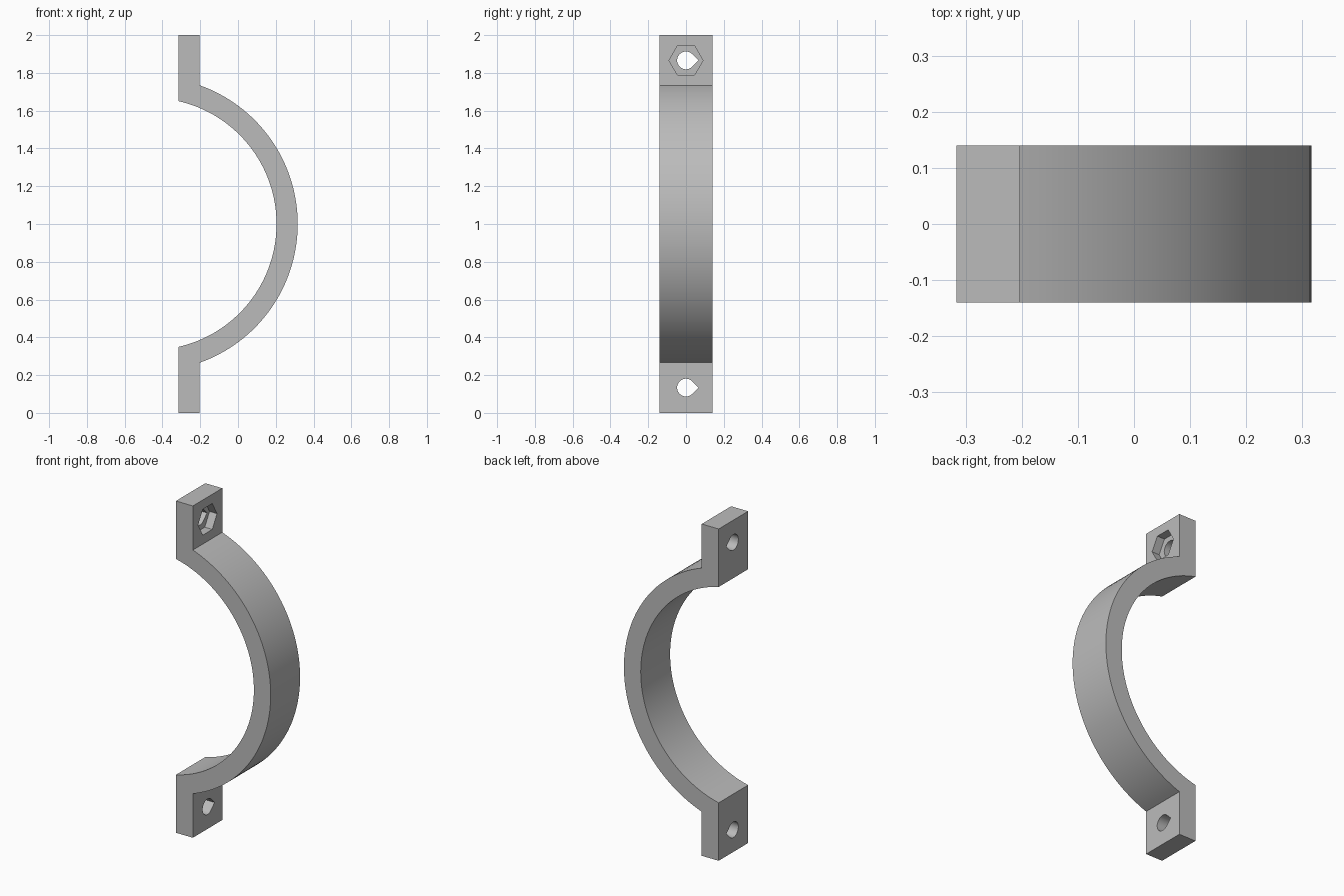
import bpy, bmesh, math

cube = bpy.data.objects.get("Cube")
if cube:
    bpy.data.objects.remove(cube, do_unlink=True)

HALF_WIDTH = 0.14
BACK, FACE = -0.316, -0.203          # x of the two sides of the mounting tabs
CENTRE_X, R_IN, R_OUT = -0.463, 0.667, 0.779
HOLE_OFFSET, HOLE_R = 0.866, 0.047   # hole height measured from the middle
NUT_R, NUT_DEPTH = 0.09, 0.05
STEPS = 64

grey = bpy.data.materials.new("plain grey")
grey.use_nodes = True
colour = (0.5, 0.5, 0.5, 1)
grey.diffuse_color = colour
grey.node_tree.nodes["Principled BSDF"].inputs["Base Color"].default_value = colour


def prism(name, points, offset):
    """Extrude a closed outline of 3D points along an offset."""
    bm = bmesh.new()
    base = bm.faces.new([bm.verts.new(p) for p in points])
    grown = bmesh.ops.extrude_face_region(bm, geom=[base])["geom"]
    bmesh.ops.translate(bm, vec=offset,
                        verts=[v for v in grown if isinstance(v, bmesh.types.BMVert)])
    bmesh.ops.recalc_face_normals(bm, faces=bm.faces)
    mesh = bpy.data.meshes.new(name)
    bm.to_mesh(mesh)
    bm.free()
    mesh.materials.append(grey)
    obj = bpy.data.objects.new(name, mesh)
    bpy.context.collection.objects.link(obj)
    return obj


def arc(radius, x_end):
    """Arc from the top to the bottom of the band, ending at x_end."""
    a = math.acos((x_end - CENTRE_X) / radius)
    return [(CENTRE_X + radius * math.cos(a - 2 * a * i / STEPS),
             -HALF_WIDTH,
             1 + radius * math.sin(a - 2 * a * i / STEPS)) for i in range(STEPS + 1)]


# Curved band with a flat tab at each end
y = -HALF_WIDTH
outline = [(BACK, y, 2), (FACE, y, 2)] + arc(R_OUT, FACE)
outline += [(FACE, y, 0), (BACK, y, 0)] + arc(R_IN, BACK)[::-1]
clamp = prism("half_clamp", outline, (0, 2 * HALF_WIDTH, 0))

# Teardrop bolt holes through both tabs, pointed towards the rear
cutters = []
for name, z in (("upper_hole", 1 + HOLE_OFFSET), ("lower_hole", 1 - HOLE_OFFSET)):
    drop = [(BACK - 0.1, HOLE_R * math.sqrt(2), z)]
    for i in range(37):
        a = math.radians(45 + 270 * i / 36)
        drop.append((BACK - 0.1, HOLE_R * math.cos(a), z + HOLE_R * math.sin(a)))
    cutters.append(prism(name, drop, (0.4, 0, 0)))

# Hexagonal nut pocket in the upper tab
hexagon = [(FACE - NUT_DEPTH, NUT_R * math.cos(i * math.pi / 3),
            1 + HOLE_OFFSET + NUT_R * math.sin(i * math.pi / 3)) for i in range(6)]
cutters.append(prism("nut_pocket", hexagon, (0.2, 0, 0)))

bpy.ops.object.select_all(action="DESELECT")
clamp.select_set(True)
bpy.context.view_layer.objects.active = clamp
for cutter in cutters:
    cut = clamp.modifiers.new(cutter.name, "BOOLEAN")
    cut.operation, cut.solver, cut.object = "DIFFERENCE", "EXACT", cutter
    bpy.ops.object.modifier_apply(modifier=cut.name)
    bpy.data.objects.remove(cutter, do_unlink=True)

bpy.ops.object.shade_smooth_by_angle(angle=math.radians(25))
